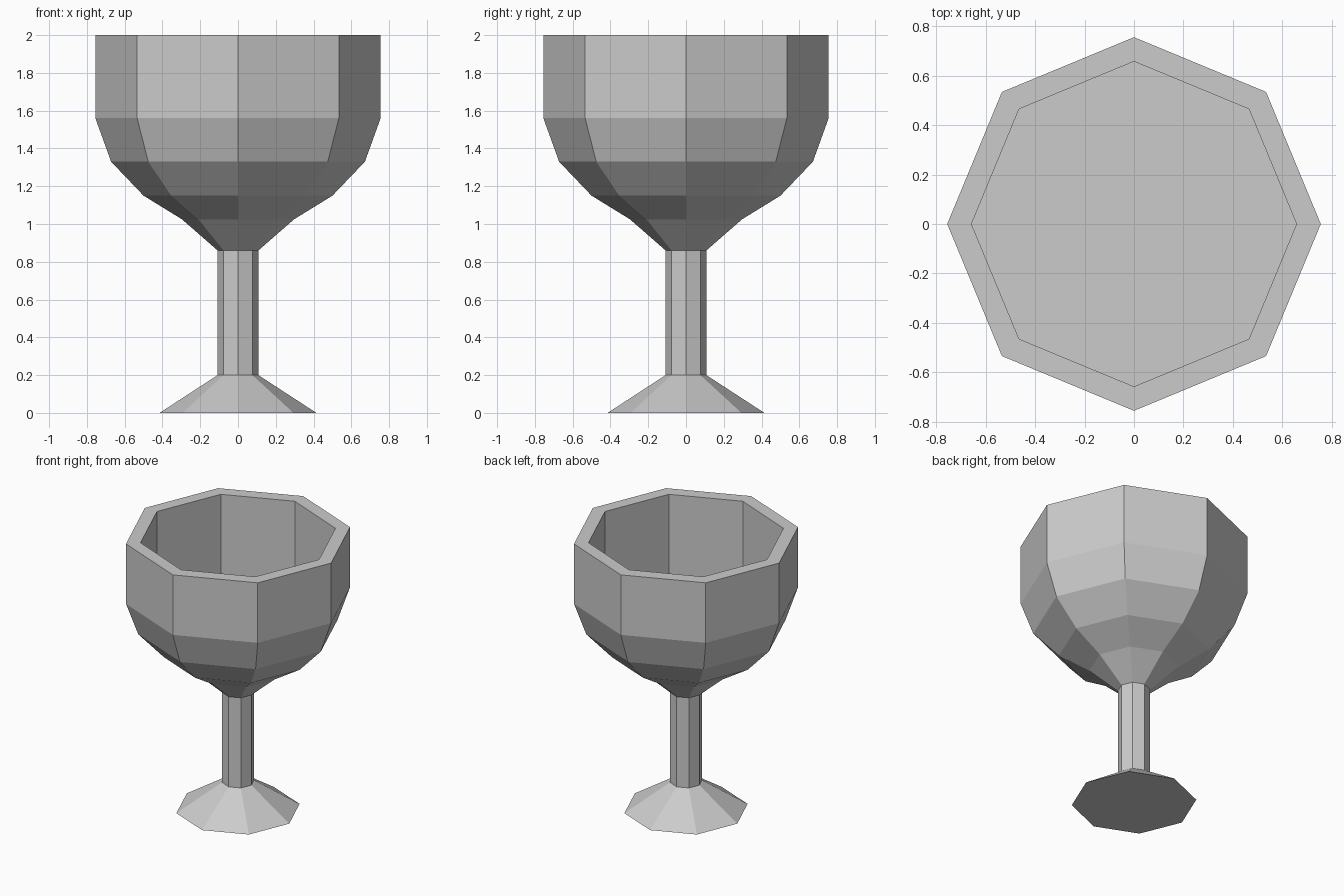
import bpy, bmesh
from math import cos, sin, pi

if "Cube" in bpy.data.objects:
    bpy.data.objects.remove(bpy.data.objects["Cube"])

SIDES = 8


def lathe(name, profile):
    """Closed, flat-shaded solid of revolution from (radius, z) points."""
    bm = bmesh.new()
    rings = [[bm.verts.new((r * cos(2 * pi * i / SIDES), r * sin(2 * pi * i / SIDES), z))
              for i in range(SIDES)] for r, z in profile]
    for low, high in zip(rings, rings[1:]):
        for i in range(SIDES):
            j = (i + 1) % SIDES
            bm.faces.new((low[i], low[j], high[j], high[i]))
    bm.faces.new(rings[0][::-1])   # underside of the foot
    bm.faces.new(rings[-1])        # floor inside the cup
    mesh = bpy.data.meshes.new(name)
    bm.to_mesh(mesh)
    bm.free()
    obj = bpy.data.objects.new(name, mesh)
    bpy.context.collection.objects.link(obj)
    return obj


foot = [(0.415, 0.0), (0.108, 0.2)]
stem = [(0.108, 0.86)]
bowl = [(0.297, 1.025), (0.5, 1.15), (0.672, 1.33), (0.755, 1.56), (0.755, 2.0)]
inside = [(0.657, 2.0), (0.657, 1.36)]   # rim, then straight wall to a flat floor

lathe("goblet", foot + stem + bowl + inside)
